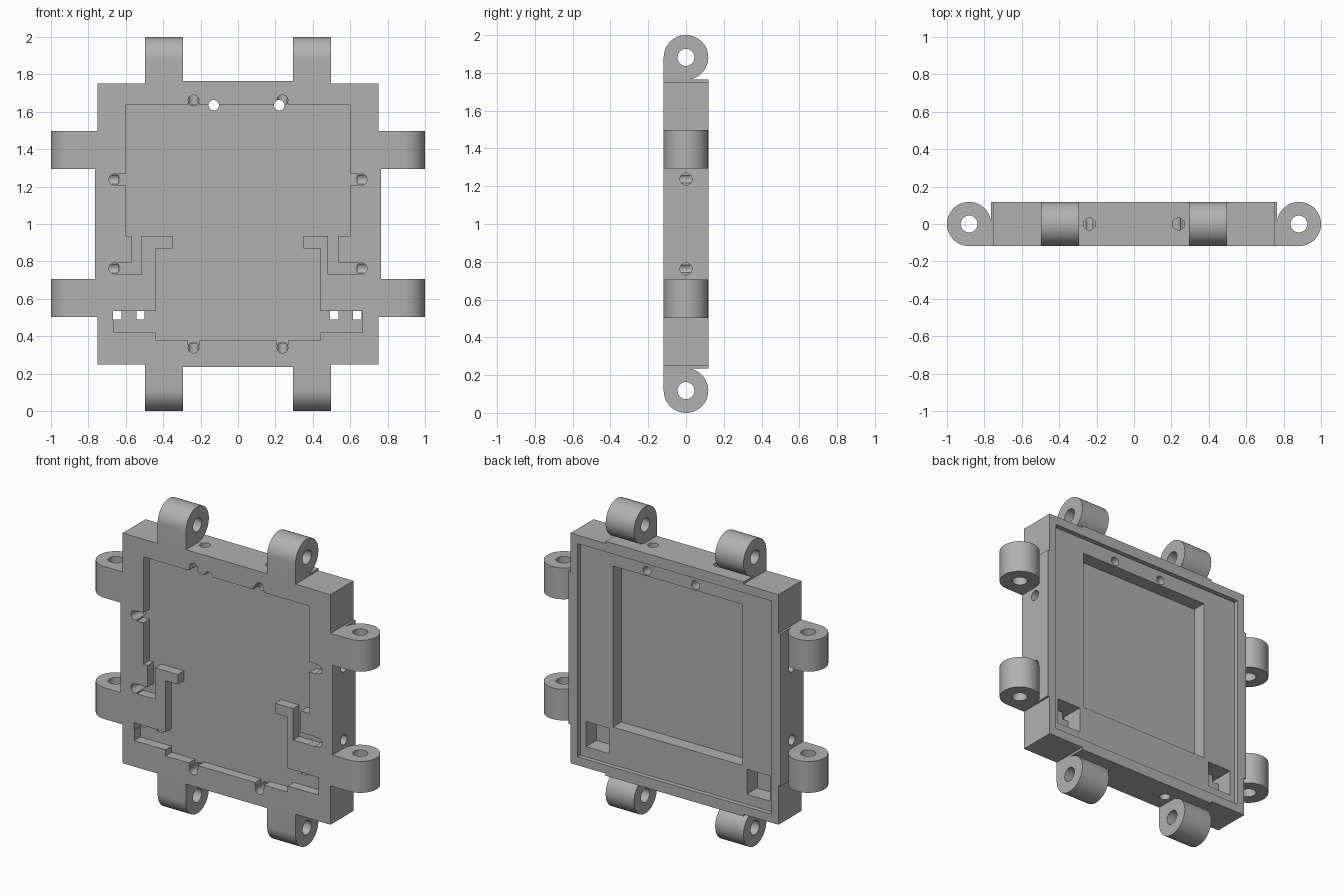
import bpy, bmesh, math
from mathutils import Matrix, Vector

cube = bpy.data.objects.get("Cube")
if cube:
    bpy.data.objects.remove(cube, do_unlink=True)

grey = bpy.data.materials.new("plain_grey")
grey.use_nodes = True
COLOUR = (0.44, 0.44, 0.44, 1)
grey.diffuse_color = COLOUR
grey.node_tree.nodes["Principled BSDF"].inputs["Base Color"].default_value = COLOUR

HALF = 0.118          # half thickness, also the knuckle radius
PIVOT = 0.882         # distance of hinge axes from the centre
FLOOR = -0.055        # floor of the front recess
CENTRE = Matrix.Translation((0, 0, 1))


def prism(name, points, lo, hi, matrix=Matrix()):
    """Extrude an outline of (x, z) points along local y."""
    bm = bmesh.new()
    ends = [[bm.verts.new(matrix @ Vector((a, y, b))) for a, b in points] for y in (lo, hi)]
    bm.faces.new(ends[0])
    bm.faces.new(ends[1][::-1])
    n = len(points)
    for i in range(n):
        j = (i + 1) % n
        bm.faces.new((ends[0][j], ends[0][i], ends[1][i], ends[1][j]))
    bmesh.ops.recalc_face_normals(bm, faces=bm.faces)
    mesh = bpy.data.meshes.new(name)
    bm.to_mesh(mesh)
    bm.free()
    mesh.materials.append(grey)
    obj = bpy.data.objects.new(name, mesh)
    bpy.context.collection.objects.link(obj)
    return obj


def rect(x0, x1, z0, z1):
    return [(x0, z0), (x1, z0), (x1, z1), (x0, z1)]


def arc(x, z, r, start=0, sweep=360, steps=32):
    count = steps if sweep == 360 else steps + 1
    angles = [math.radians(start + sweep * i / steps) for i in range(count)]
    return [(x + r * math.cos(a), z + r * math.sin(a)) for a in angles]


def cut(target, cutter):
    mod = target.modifiers.new("cut", "BOOLEAN")
    mod.operation, mod.solver, mod.object = "DIFFERENCE", "EXACT", cutter
    bpy.context.view_layer.objects.active = target
    bpy.ops.object.modifier_apply(modifier=mod.name)
    bpy.data.objects.remove(cutter, do_unlink=True)


def turn(k):
    return CENTRE @ Matrix.Rotation(k * math.pi / 2, 4, "Y")


# Body slab: a square whose sides step out slightly between the corners
corner, step, run = 0.75, 0.764, 0.497
quarter = [(-run, corner), (-run, step), (run, step), (run, corner), (corner, corner)]
outline = []
for k in range(4):
    c, s = round(math.cos(k * math.pi / 2)), round(math.sin(k * math.pi / 2))
    outline += [(a * c + b * s, b * c - a * s) for a, b in quarter]
body = prism("frame_body", outline, -HALF, HALF, CENTRE)


# Front recess with hooks, wire channels and low side legs
def recess_side(sign, inner, outer):
    pts = [(.44, .38), (.44, .42), (.665, .42), (.665, .535), (.44, .535), (.44, .87),
           (.35, .87), (.35, .935), (inner, .935), (inner, .73), (.62, .73), (.62, .794),
           (outer, .794), (outer, .935), (.6, .935), (.6, 1.635)]
    return [(sign * x, z) for x, z in pts]


recess = recess_side(1, .48, .535) + recess_side(-1, .515, .57)[::-1]
cut(body, prism("cut_front", recess, -0.2, FLOOR))

# Back: shallow lid seat, then the deep central pocket
cut(body, prism("cut_seat", rect(-.7, .7, .305, 1.695), 0.088, 0.2))
cut(body, prism("cut_pocket", rect(-.465, .465, .55, 1.6), 0.0, 0.2))

# Back corner pockets with pairs of square openings to the front
for x0, x1 in ((-.668, -.5), (.492, .66)):
    cut(body, prism("cut_corner", rect(x0, x1, .37, .534), -0.02, 0.2))
    for a in (x0, x1 - .044):
        cut(body, prism("cut_window", rect(a, a + .044, .49, .534), -0.2, 0.1))

# Through holes in the top shelf
for x in (-.13, .22):
    cut(body, prism("cut_shelf_hole", arc(x, 1.635, .028), -0.2, 0.2))

# Wire passages: in from each edge, then turning to the front
for k in range(4):
    m = turn(k)
    along = m @ Matrix(((1, 0, 0, 0), (0, 0, 1, 0), (0, 1, 0, 0), (0, 0, 0, 1)))
    for t in (-.238, .238):
        cut(body, prism("cut_slot", rect(t - .033, t + .033, .59, .645), -0.2, FLOOR, m))
        cut(body, prism("cut_bend", arc(t, .661, .029), -0.2, 0.02, m))
        cut(body, prism("cut_passage", arc(t, 0, .032), .64, .85, along))

# Hinge knuckles, two on every edge
parts = [body]
profile = [(.72, -HALF)] + arc(PIVOT, 0, HALF, -90, 270, 40) + [(.72, 0)]
for k, edge in enumerate(("top", "left", "bottom", "right")):
    across = turn(k) @ Matrix(((0, 1, 0, 0), (0, 0, 1, 0), (1, 0, 0, 0), (0, 0, 0, 1)))
    for i, t in enumerate((-.395, .395)):
        knuckle = prism(f"{edge}_knuckle_{i + 1}", profile, t - .102, t + .102, across)
        cut(knuckle, prism("cut_pin", arc(PIVOT, 0, .045), t - .2, t + .2, across))
        parts.append(knuckle)
# Clear the knuckle roots out of the lid seat side: they stay inside the front half

# Smooth the round walls, keep the edges crisp
bpy.ops.object.select_all(action="DESELECT")
for obj in parts:
    obj.select_set(True)
bpy.context.view_layer.objects.active = body
bpy.ops.object.shade_smooth_by_angle(angle=math.radians(30))
